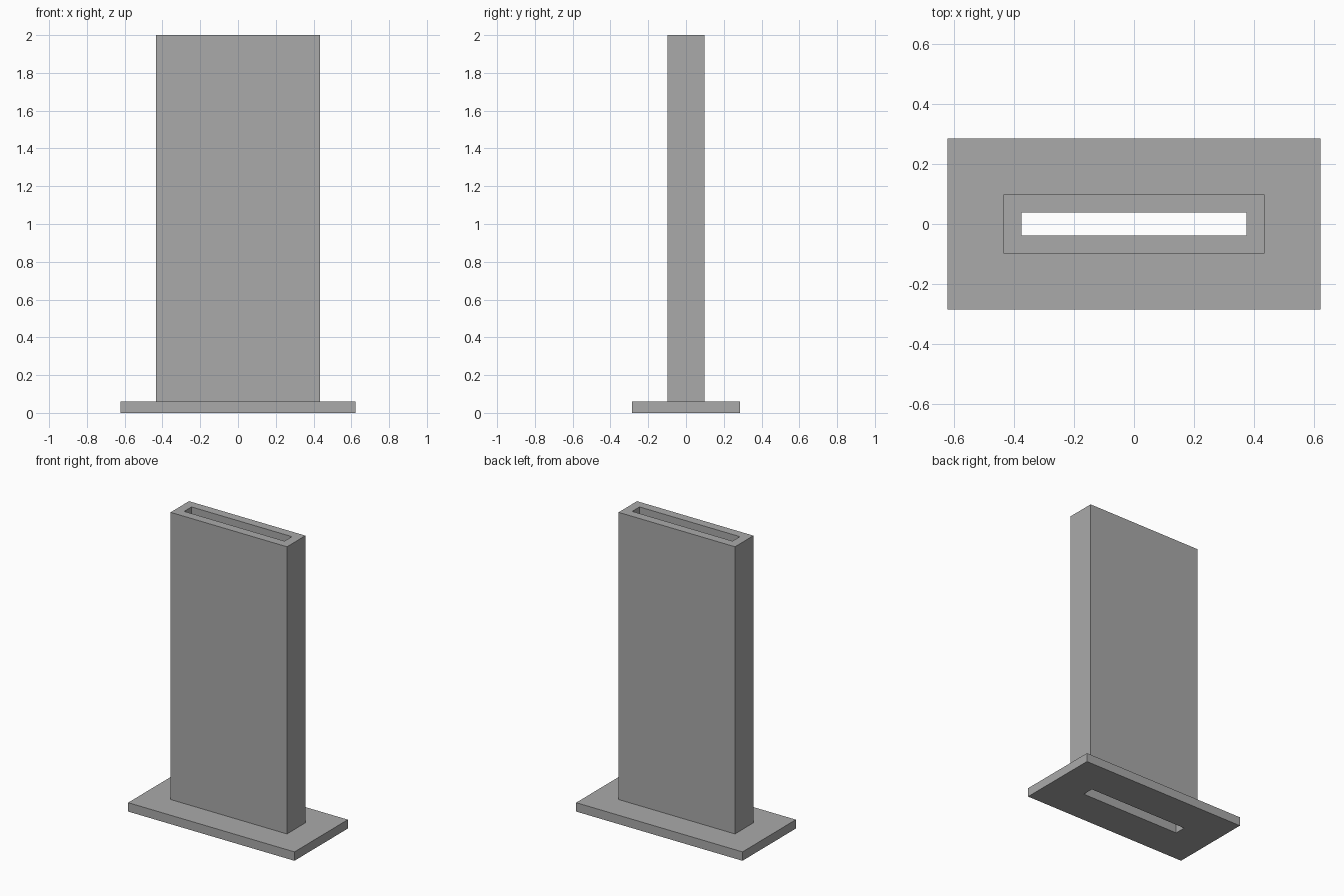
import bpy
import bmesh

old = bpy.data.objects.get("Cube")
if old:
    bpy.data.objects.remove(old, do_unlink=True)

grey = bpy.data.materials.new("plain grey")
grey.use_nodes = True
colour = (0.4, 0.4, 0.4, 1)
grey.diffuse_color = colour
grey.node_tree.nodes["Principled BSDF"].inputs["Base Color"].default_value = colour

SLOT = (0.75, 0.078)
BODY = (0.87, 0.197)
BASE = (1.243, 0.57)
BASE_TOP = 0.06
HEIGHT = 2.0


def rectangle(bm, size, z):
    """Loop of four corner vertices centred on the z axis."""
    w, d = size[0] / 2, size[1] / 2
    return [bm.verts.new((sx * w, sy * d, z))
            for sx, sy in ((-1, -1), (1, -1), (1, 1), (-1, 1))]


# Hollow upright sleeve on a flanged base: one closed skin around the slot
bm = bmesh.new()
rings = [rectangle(bm, size, z) for size, z in (
    (SLOT, 0), (BASE, 0), (BASE, BASE_TOP),
    (BODY, BASE_TOP), (BODY, HEIGHT), (SLOT, HEIGHT))]
for a, b in zip(rings, rings[1:] + rings[:1]):
    for i in range(4):
        j = (i + 1) % 4
        bm.faces.new((a[i], a[j], b[j], b[i]))
bmesh.ops.recalc_face_normals(bm, faces=bm.faces)

mesh = bpy.data.meshes.new("slotted_sleeve_with_base")
bm.to_mesh(mesh)
bm.free()
mesh.materials.append(grey)
sleeve = bpy.data.objects.new("slotted_sleeve_with_base", mesh)
bpy.context.collection.objects.link(sleeve)
